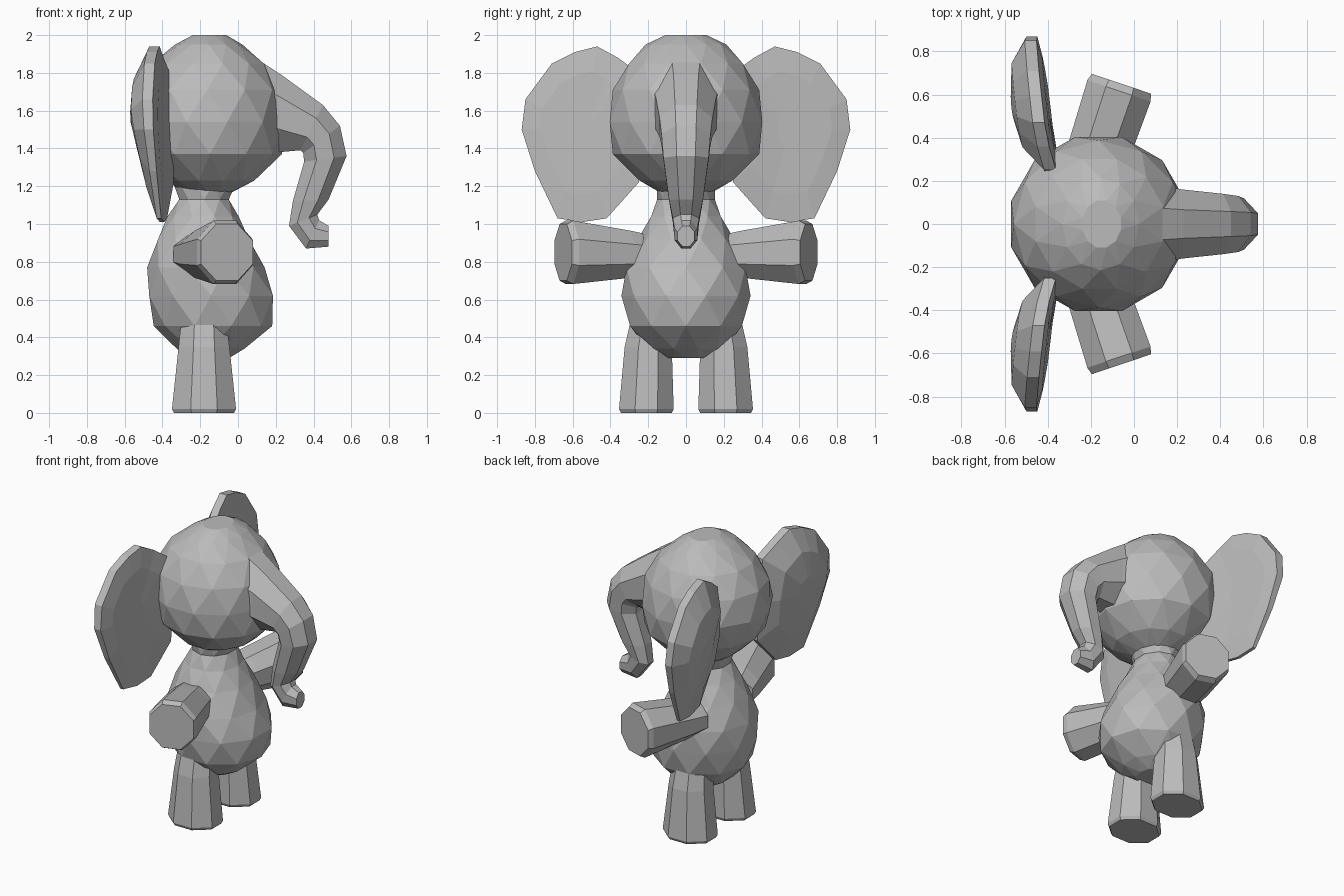
import bpy, bmesh, math
from mathutils import Vector

if "Cube" in bpy.data.objects:
    bpy.data.objects.remove(bpy.data.objects["Cube"])

grey = bpy.data.materials.new("elephant_grey")
grey.use_nodes = True
grey.diffuse_color = (0.5, 0.5, 0.5, 1)
grey.node_tree.nodes["Principled BSDF"].inputs["Base Color"].default_value = (0.5, 0.5, 0.5, 1)


def loft(name, rings, mirror=False, staggered=False):
    """Skin a list of point rings, cap both ends, optionally mirror across y."""
    bm = bmesh.new()
    loops = [[bm.verts.new(p) for p in ring] for ring in rings]
    n = len(loops[0])
    for a, b in zip(loops, loops[1:]):
        for i in range(n):
            j = (i + 1) % n
            if staggered:
                bm.faces.new((a[i], a[j], b[i]))
                bm.faces.new((a[j], b[j], b[i]))
            else:
                bm.faces.new((a[i], a[j], b[j], b[i]))
    bm.faces.new(loops[0])
    bm.faces.new(loops[-1])
    bmesh.ops.recalc_face_normals(bm, faces=bm.faces)
    mesh = bpy.data.meshes.new(name)
    bm.to_mesh(mesh)
    bm.free()
    mesh.materials.append(grey)
    obj = bpy.data.objects.new(name, mesh)
    bpy.context.collection.objects.link(obj)
    if mirror:
        mod = obj.modifiers.new("mirror", 'MIRROR')
        mod.use_axis = (False, True, False)
        mod.use_mirror_merge = False


def ring(centre, u, v, sides=8, phase=0.5, grow=1.08):
    """Polygon ring around the half-axes u and v."""
    c, u, v = Vector(centre), Vector(u), Vector(v)
    return [c + (u * math.cos(t) + v * math.sin(t)) * grow
            for t in ((i + phase) * math.tau / sides for i in range(sides))]


def faceted(name, profile, sides):
    """Staggered triangle skin from rows of height, back x, front x, half width."""
    loft(name, [ring(((b + f) / 2, 0, z), ((f - b) / 2, 0, 0), (0, w, 0), sides, 0.5 * i, 1.02)
                for i, (z, b, f, w) in enumerate(profile)], staggered=True)


# Head
faceted("head", [
    (1.17, -0.29, -0.03, 0.14), (1.23, -0.38, 0.09, 0.25), (1.37, -0.52, 0.225, 0.38),
    (1.54, -0.575, 0.245, 0.41), (1.71, -0.55, 0.225, 0.38), (1.85, -0.46, 0.14, 0.305),
    (1.95, -0.33, 0.02, 0.21), (2.0, -0.24, -0.06, 0.11)], 12)

# Body and neck
faceted("body", [
    (0.29, -0.25, -0.05, 0.11), (0.34, -0.33, 0.04, 0.2), (0.46, -0.44, 0.175, 0.305),
    (0.62, -0.48, 0.195, 0.335), (0.77, -0.475, 0.135, 0.325), (0.92, -0.43, 0.065, 0.25),
    (1.04, -0.37, 0.0, 0.19), (1.13, -0.315, -0.045, 0.15), (1.22, -0.34, -0.01, 0.16)], 10)

# Trunk: upper point, lower point and half width of each section
sections = [
    ((0.0, 1.94), (0.0, 1.42), 0.2),
    ((0.23, 1.79), (0.22, 1.38), 0.16), ((0.45, 1.63), (0.33, 1.39), 0.14),
    ((0.54, 1.52), (0.345, 1.375), 0.13), ((0.575, 1.36), (0.35, 1.33), 0.12),
    ((0.48, 1.13), (0.29, 1.12), 0.09), ((0.42, 1.05), (0.27, 0.99), 0.07),
    ((0.43, 1.02), (0.36, 0.87), 0.06), ((0.48, 0.99), (0.48, 0.88), 0.045)]
loft("trunk", [ring(((x1 + x2) / 2, 0, (z1 + z2) / 2), (0, w, 0),
                    ((x1 - x2) / 2, 0, (z1 - z2) / 2))
               for (x1, z1), (x2, z2), w in sections])

# Arms: tapered octagons flaring to blunt ends
along = Vector((0.32, 0.95, 0)).normalized()
across = Vector((along.y, -along.x, 0))
shoulder = Vector((-0.21, 0.2, 0.84))
loft("arms", [ring(shoulder + along * d + Vector((0, 0, dz)), across * w, (0, 0, h))
              for d, w, h, dz in ((0, 0.14, 0.1, 0), (0.12, 0.145, 0.125, 0),
                                  (0.44, 0.155, 0.168, 0.01), (0.475, 0.145, 0.15, 0.01))],
     mirror=True)

# Legs: octagonal columns widening to the foot
loft("legs", [ring((-0.18, y, z), (rx, 0, 0), (0, ry, 0))
              for z, y, rx, ry in ((0, 0.21, 0.16, 0.135), (0.02, 0.21, 0.17, 0.145),
                                   (0.35, 0.2, 0.135, 0.125), (0.5, 0.18, 0.12, 0.11))],
     mirror=True)

# Ears: broad lens shapes, bulging to the back, thinning downwards, bent in at the head
outline = [(0.25, 1.8), (0.36, 1.88), (0.47, 1.94), (0.59, 1.91), (0.71, 1.85), (0.85, 1.66),
           (0.87, 1.5), (0.8, 1.28), (0.68, 1.03), (0.55, 1.01), (0.42, 1.03), (0.25, 1.22),
           (0.22, 1.5)]


def ear_ring(scale, offset):
    points = []
    for y, z in outline:
        y, z = 0.55 + (y - 0.55) * scale, 1.5 + (z - 1.5) * scale
        front = -0.35 - 0.12 * (y - 0.25) - 0.03 * (z - 1) + 0.15 * max(0, 0.4 - y)
        points.append((front + offset * min(1, z - 0.6), y, z))
    return points


loft("ears", [ear_ring(s, o) for s, o in ((0.25, -0.165), (0.65, -0.14), (1, -0.065),
                                          (1, -0.01), (0.7, 0.005), (0.2, 0.005))], mirror=True)
